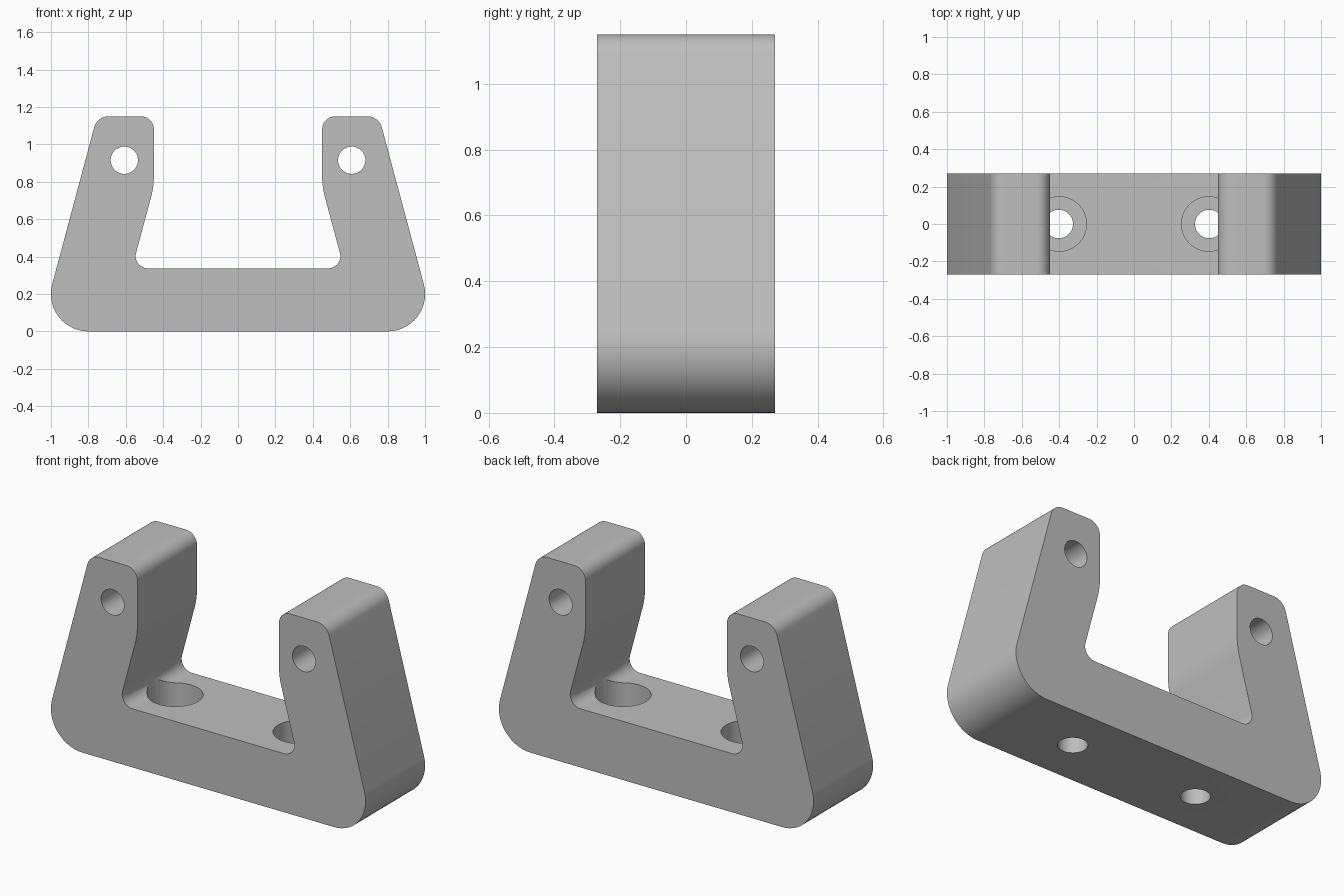
import bpy, bmesh, math
from mathutils import Vector

cube = bpy.data.objects.get("Cube")
if cube:
    bpy.data.objects.remove(cube, do_unlink=True)

DEPTH = 0.54

grey = bpy.data.materials.new("plain grey")
grey.use_nodes = True
colour = (0.52, 0.52, 0.52, 1)
grey.diffuse_color = colour
grey.node_tree.nodes["Principled BSDF"].inputs["Base Color"].default_value = colour


def fillet(before, corner, after, radius, steps=14):
    """Points of an arc that rounds one corner of a profile."""
    a, c, b = Vector(before), Vector(corner), Vector(after)
    u, v = (a - c).normalized(), (b - c).normalized()
    half = u.angle(v) / 2
    centre = c + (u + v).normalized() * radius / math.sin(half)
    start = c + u * radius / math.tan(half) - centre
    end = c + v * radius / math.tan(half) - centre
    sweep = math.pi - 2 * half
    return [centre + (start * math.sin(sweep * (1 - i / steps))
                      + end * math.sin(sweep * i / steps)) / math.sin(sweep)
            for i in range(steps + 1)]


# Right half of the outline, from the outer foot up and round to the floor
corners = [((1.061, 0), 0.2), ((0.753, 1.15), 0.08), ((0.45, 1.15), 0.07),
           ((0.45, 0.773), 0.4), ((0.567, 0.337), 0.065)]
path = [(0, 0)] + [c for c, r in corners] + [(0, 0.337)]
half_outline = []
for i, (c, r) in enumerate(corners):
    half_outline += fillet(path[i], c, path[i + 2], r)
outline = half_outline + [Vector((-p.x, p.y)) for p in reversed(half_outline)]

# Bracket body
bm = bmesh.new()
face = bm.faces.new([bm.verts.new((p.x, -DEPTH / 2, p.y)) for p in outline])
extruded = bmesh.ops.extrude_face_region(bm, geom=[face])["geom"]
bmesh.ops.translate(bm, vec=(0, DEPTH, 0),
                    verts=[g for g in extruded if isinstance(g, bmesh.types.BMVert)])
bmesh.ops.recalc_face_normals(bm, faces=bm.faces)
mesh = bpy.data.meshes.new("bracket")
bm.to_mesh(mesh)
bm.free()
mesh.materials.append(grey)
bracket = bpy.data.objects.new("bracket", mesh)
bpy.context.collection.objects.link(bracket)


def drill(name, radius, length, location, tilt=0):
    """Cut a round hole in the bracket."""
    bpy.ops.mesh.primitive_cylinder_add(vertices=48, radius=radius, depth=length,
                                        location=location, rotation=(tilt, 0, 0))
    cutter = bpy.context.object
    cutter.name = name
    cutter.hide_render = True
    cutter.data.materials.append(grey)
    mod = bracket.modifiers.new(name, 'BOOLEAN')
    mod.operation = 'DIFFERENCE'
    mod.solver = 'EXACT'
    mod.object = cutter
    bpy.ops.object.select_all(action='DESELECT')
    bracket.select_set(True)
    bpy.context.view_layer.objects.active = bracket
    bpy.ops.object.modifier_apply(modifier=name)
    bpy.data.objects.remove(cutter, do_unlink=True)


# Pin holes through the arms, stepped screw holes through the base
for side in (-1, 1):
    drill("pin_hole", 0.073, 1, (side * 0.608, 0, 0.915), math.pi / 2)
    drill("screw_hole", 0.076, 0.5, (side * 0.402, 0, 0.1))
    drill("screw_head_recess", 0.146, 0.24, (side * 0.4, 0, 0.28))

bpy.ops.object.shade_smooth_by_angle(angle=math.radians(30))
